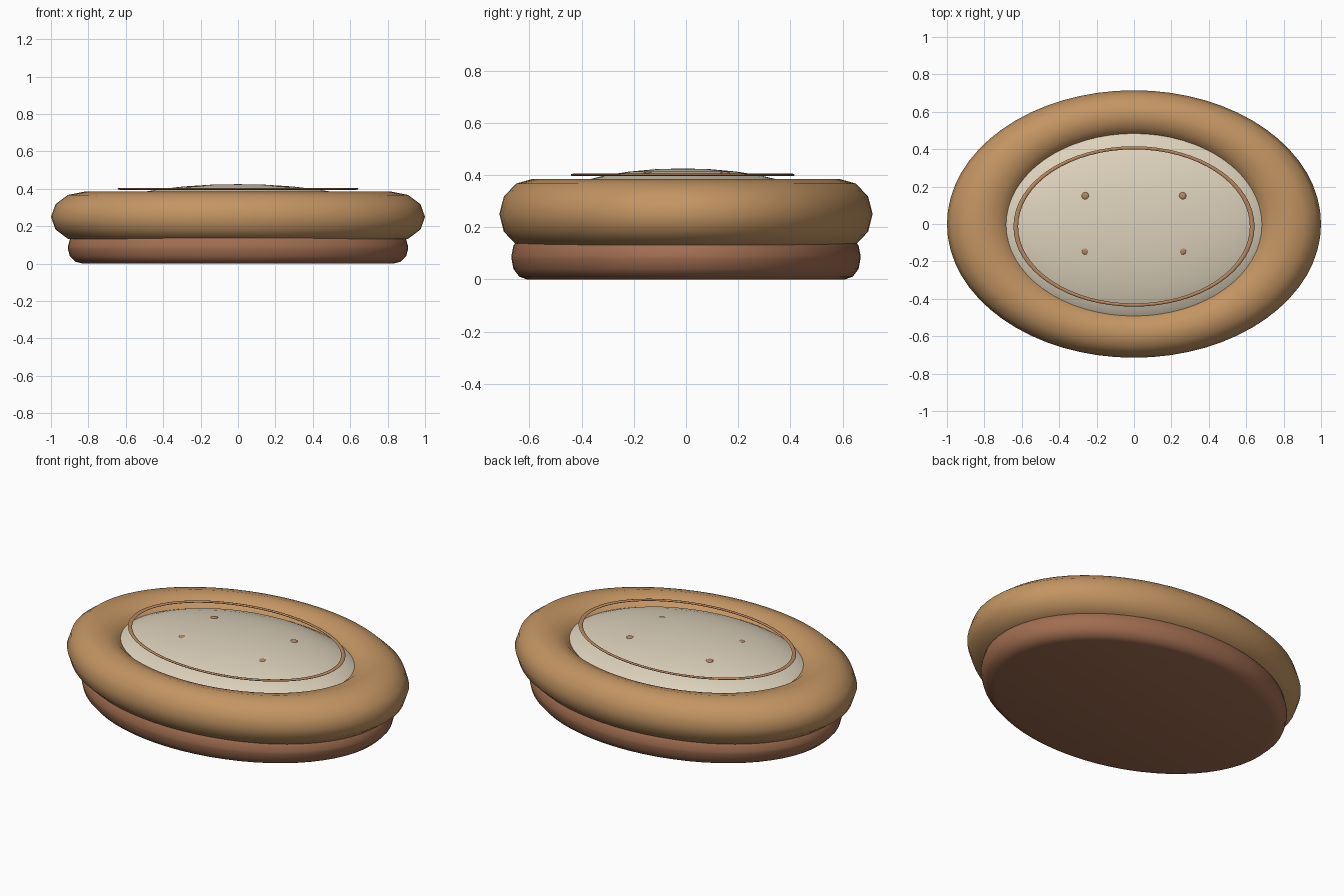
import bpy

cube = bpy.data.objects.get("Cube")
if cube:
    bpy.data.objects.remove(cube, do_unlink=True)


def material(name, rgb):
    mat = bpy.data.materials.new(name)
    mat.use_nodes = True
    mat.diffuse_color = (*rgb, 1)
    mat.node_tree.nodes["Principled BSDF"].inputs["Base Color"].default_value = (*rgb, 1)
    return mat


def finish(name, mat, scale=(1, 1, 1)):
    """Name, scale, colour and smooth the newly added primitive."""
    obj = bpy.context.object
    obj.name = name
    obj.scale = scale
    bpy.ops.object.transform_apply(location=False, rotation=False, scale=True)
    obj.data.materials.append(mat)
    bpy.ops.object.shade_smooth_by_angle(angle=0.8)
    return obj


tan = material("tan fabric", (0.55, 0.30, 0.125))
brown = material("rust brown base", (0.36, 0.155, 0.083))
cream = material("cream cushion", (0.72, 0.64, 0.50))
trim = material("trim brown", (0.47, 0.24, 0.12))

# Oval base with rounded edges
bpy.ops.mesh.primitive_cylinder_add(vertices=64, radius=0.91, depth=0.17,
                                    location=(0, 0, 0.085))
bevel = bpy.context.object.modifiers.new("rounded_edge", "BEVEL")
bevel.width = 0.08
bevel.segments = 3
bpy.ops.object.modifier_apply(modifier=bevel.name)
finish("base", brown, (1, 0.735, 1))

# Padded oval rim
bpy.ops.mesh.primitive_torus_add(major_segments=64, minor_segments=12,
                                 major_radius=0.82, minor_radius=0.18,
                                 location=(0, 0, 0.25))
finish("bolster", tan, (1, 0.715, 0.75))

# Domed cushion inside the rim
bpy.ops.mesh.primitive_uv_sphere_add(segments=64, ring_count=16, radius=1,
                                     location=(0, -0.012, 0.263))
finish("cushion", cream, (0.76, 0.54, 0.162))

# Thin piping ring above the cushion
bpy.ops.mesh.primitive_torus_add(major_segments=64, minor_segments=8,
                                 major_radius=0.632, minor_radius=0.0125,
                                 location=(0, -0.013, 0.4))
finish("piping", trim, (1, 0.665, 0.4))

# Four tuft buttons
for side, x in (("left", 0.26), ("right", -0.26)):
    for end, y in (("back", 0.15), ("front", -0.145)):
        bpy.ops.mesh.primitive_uv_sphere_add(segments=16, ring_count=8, radius=0.02,
                                             location=(x, y, 0.405))
        finish(f"tuft_{end}_{side}", trim, (1, 1, 0.4))
